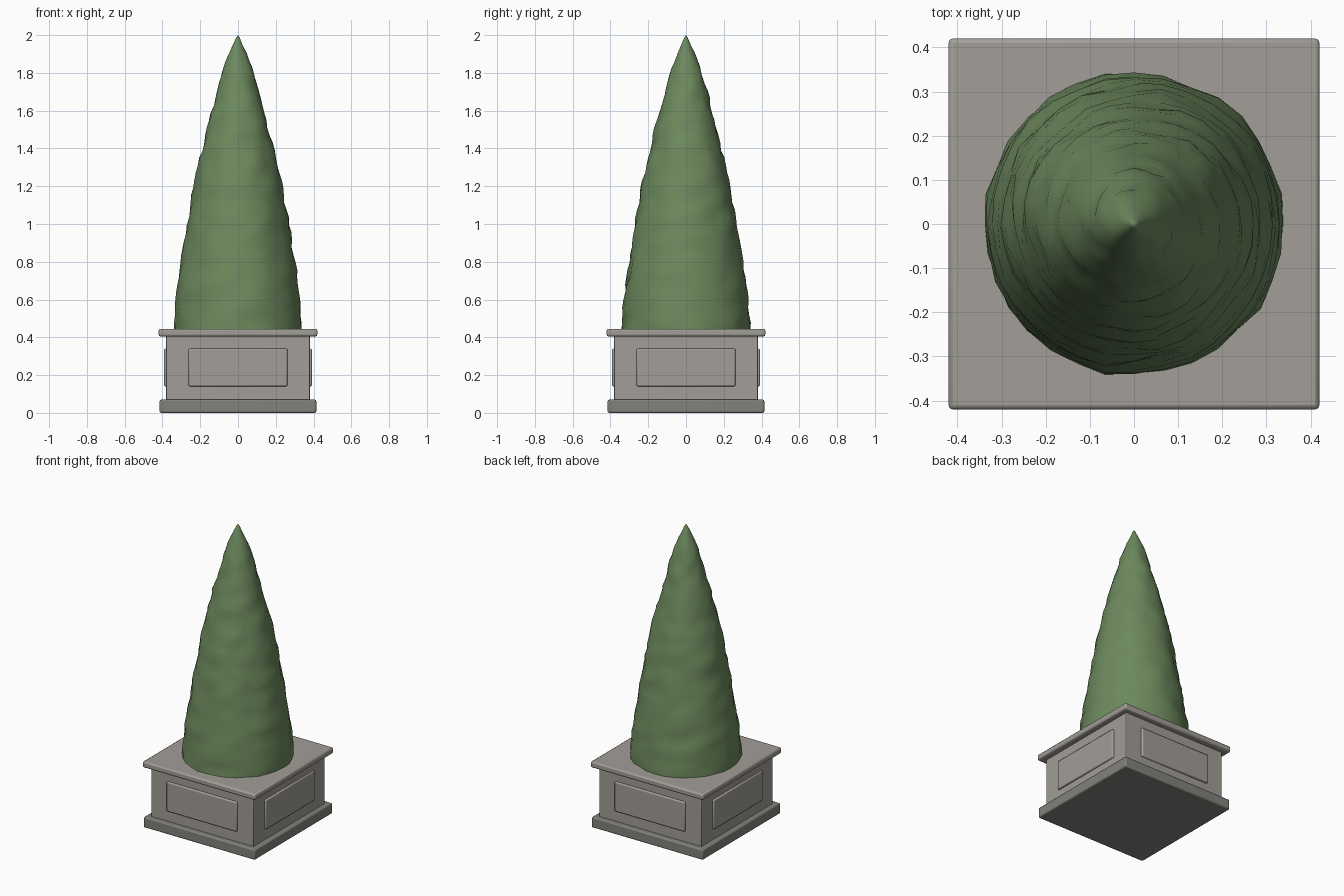
import bpy, bmesh, math
from mathutils import Vector, noise

if "Cube" in bpy.data.objects:
    bpy.data.objects.remove(bpy.data.objects["Cube"])


def material(name, rgb):
    m = bpy.data.materials.new(name)
    m.diffuse_color = (*rgb, 1)
    m.use_nodes = True
    m.node_tree.nodes["Principled BSDF"].inputs["Base Color"].default_value = m.diffuse_color
    return m


stone = material("stone", (0.36, 0.34, 0.31))
dark_stone = material("dark_stone", (0.22, 0.22, 0.2))
leaf = material("leaf", (0.15, 0.25, 0.11))


def smooth(ob, angle):
    bpy.ops.object.select_all(action='DESELECT')
    ob.select_set(True)
    bpy.context.view_layer.objects.active = ob
    bpy.ops.object.shade_smooth_by_angle(angle=math.radians(angle))


def box(name, size, loc, bevel, mat, turn=0):
    bpy.ops.mesh.primitive_cube_add(size=1, location=loc, rotation=(0, 0, turn))
    ob = bpy.context.object
    ob.name = name
    ob.scale = size
    bpy.ops.object.transform_apply(location=False, rotation=False, scale=True)
    ob.data.materials.append(mat)
    mod = ob.modifiers.new("bevel", 'BEVEL')
    mod.width = bevel
    mod.segments = 2
    smooth(ob, 30)
    return ob


# Square planter: plinth, body and overhanging cap
box("planter_plinth", (0.83, 0.83, 0.07), (0, 0, 0.035), 0.008, dark_stone)
box("planter_body", (0.76, 0.76, 0.345), (0, 0, 0.2375), 0.004, stone)
box("planter_cap", (0.84, 0.84, 0.04), (0, 0, 0.425), 0.01, stone)

# Raised panel on each of the four sides
for i, side in enumerate(("front", "right", "back", "left")):
    a = i * math.pi / 2
    box(side + "_panel", (0.524, 0.03, 0.2),
        (0.377 * math.sin(a), -0.377 * math.cos(a), 0.24), 0.008, stone, a)

# Clipped conical foliage: lathed profile roughened with noise
PROFILE = [(0.44, 0.342), (0.6, 0.33), (0.8, 0.302), (1.0, 0.27), (1.2, 0.235),
           (1.4, 0.19), (1.6, 0.138), (1.8, 0.082), (1.92, 0.04), (2.0, 0.004)]
SEGMENTS, RINGS = 32, 40


def radius(z):
    for (z0, r0), (z1, r1) in zip(PROFILE, PROFILE[1:]):
        if z <= z1:
            return r0 + (r1 - r0) * (z - z0) / (z1 - z0)
    return PROFILE[-1][1]


bm = bmesh.new()
rings = []
for k in range(RINGS):
    z = 0.44 + 1.545 * k / (RINGS - 1)
    ring = []
    for s in range(SEGMENTS):
        a = 2 * math.pi * s / SEGMENTS
        r = radius(z)
        p = Vector((r * math.cos(a), r * math.sin(a), z))
        bump = 0.012 * noise.noise(p * 11) + 0.007 * noise.noise(p * 25)
        r += bump * min(1, r / 0.06)
        ring.append(bm.verts.new((r * math.cos(a), r * math.sin(a), z)))
    rings.append(ring)
tip = bm.verts.new((0, 0, 2.0))
for s in range(SEGMENTS):
    t = (s + 1) % SEGMENTS
    for lo, hi in zip(rings, rings[1:]):
        bm.faces.new((lo[s], lo[t], hi[t], hi[s]))
    bm.faces.new((rings[-1][s], rings[-1][t], tip))
bm.faces.new(rings[0][::-1])
mesh = bpy.data.meshes.new("foliage_cone")
bm.to_mesh(mesh)
bm.free()
mesh.materials.append(leaf)
foliage = bpy.data.objects.new("foliage_cone", mesh)
bpy.context.collection.objects.link(foliage)
smooth(foliage, 60)
